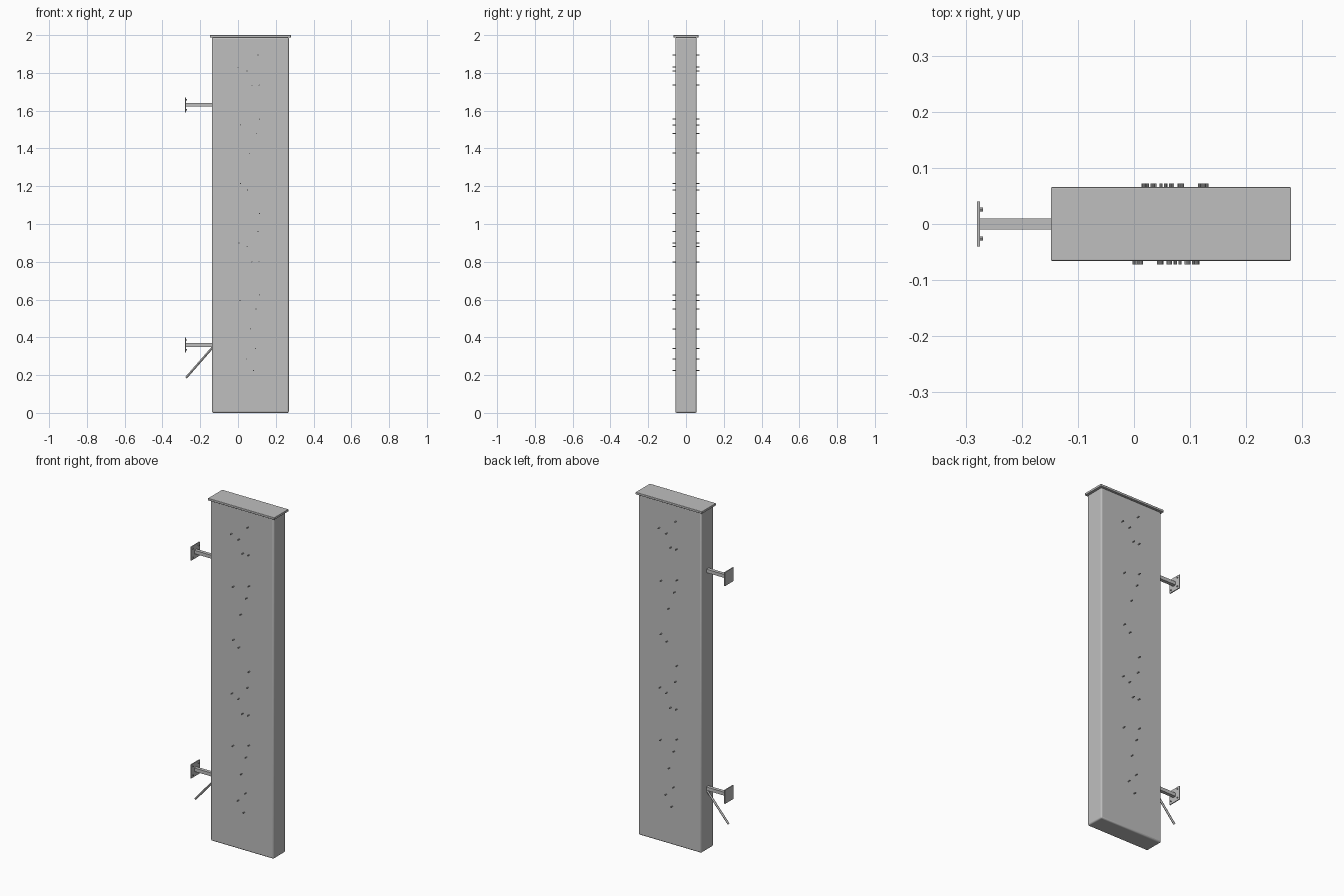
import bpy
from math import atan2, hypot, pi
from mathutils import Vector

cube = bpy.data.objects.get("Cube")
if cube:
    bpy.data.objects.remove(cube, do_unlink=True)

grey = bpy.data.materials.new("light_grey")
grey.use_nodes = True
grey.diffuse_color = (0.52, 0.52, 0.52, 1)
grey.node_tree.nodes["Principled BSDF"].inputs["Base Color"].default_value = (0.52, 0.52, 0.52, 1)


def finish(name):
    obj = bpy.context.object
    obj.name = name
    obj.data.materials.append(grey)
    return obj


def box(name, low, high, bevel=0):
    low, high = Vector(low), Vector(high)
    bpy.ops.mesh.primitive_cube_add(size=1, location=(low + high) / 2)
    obj = finish(name)
    obj.scale = high - low
    bpy.ops.object.transform_apply(location=False, rotation=False, scale=True)
    if bevel:
        mod = obj.modifiers.new("edge_rounding", 'BEVEL')
        mod.width = bevel
        mod.segments = 3
        bpy.ops.object.shade_smooth_by_angle()
    return obj


def rod(name, start, end, radius, sides=12):
    start, end = Vector(start), Vector(end)
    axis = end - start
    bpy.ops.mesh.primitive_cylinder_add(
        vertices=sides, radius=radius, depth=axis.length, location=(start + end) / 2,
        rotation=axis.to_track_quat('Z', 'Y').to_euler())
    bpy.ops.object.shade_smooth_by_angle()
    return finish(name)


# Tall panel with softly rounded edges and an overhanging cap
box("panel", (-0.138, -0.056, 0), (0.269, 0.056, 1.988), 0.008)
box("cap", (-0.148, -0.0655, 1.987), (0.28, 0.0655, 2), 0.002)

# Scattered pins, repeated on the back by turning half round the panel centre
pins = [(0.106, 1.895), (0.0, 1.83), (0.048, 1.81), (0.074, 1.735), (0.112, 1.735),
        (0.114, 1.555), (0.013, 1.525), (0.098, 1.48), (0.061, 1.375), (0.013, 1.215),
        (0.05, 1.18), (0.114, 1.055), (0.106, 0.96), (0.005, 0.9), (0.048, 0.88),
        (0.073, 0.8), (0.111, 0.8), (0.114, 0.625), (0.01, 0.595), (0.095, 0.55),
        (0.065, 0.445), (0.093, 0.34), (0.044, 0.285), (0.082, 0.225)]
for x, z in pins:
    rod("front_pin", (x, -0.05, z), (x, -0.0725, z), 0.0027, 8)
    rod("back_pin", (0.13 - x, 0.05, z), (0.13 - x, 0.0725, z), 0.0027, 8)

# Wall brackets: arm, plate and four bolts each
for place, z in (("upper", 1.631), ("lower", 0.36)):
    box(place + "_arm", (-0.276, -0.01, z - 0.01), (-0.13, 0.01, z + 0.01))
    box(place + "_wall_plate", (-0.28, -0.04, z - 0.04), (-0.2745, 0.04, z + 0.04))
    for sy in (-1, 1):
        for sz in (-1, 1):
            y, h = sy * 0.026, z + sz * 0.026
            rod(place + "_plate_bolt", (-0.276, y, h), (-0.269, y, h), 0.0037, 8)

# Slanted stay under the lower bracket
rod("slanted_stay", (-0.275, 0, 0.186), (-0.13, 0, 0.352), 0.006)
